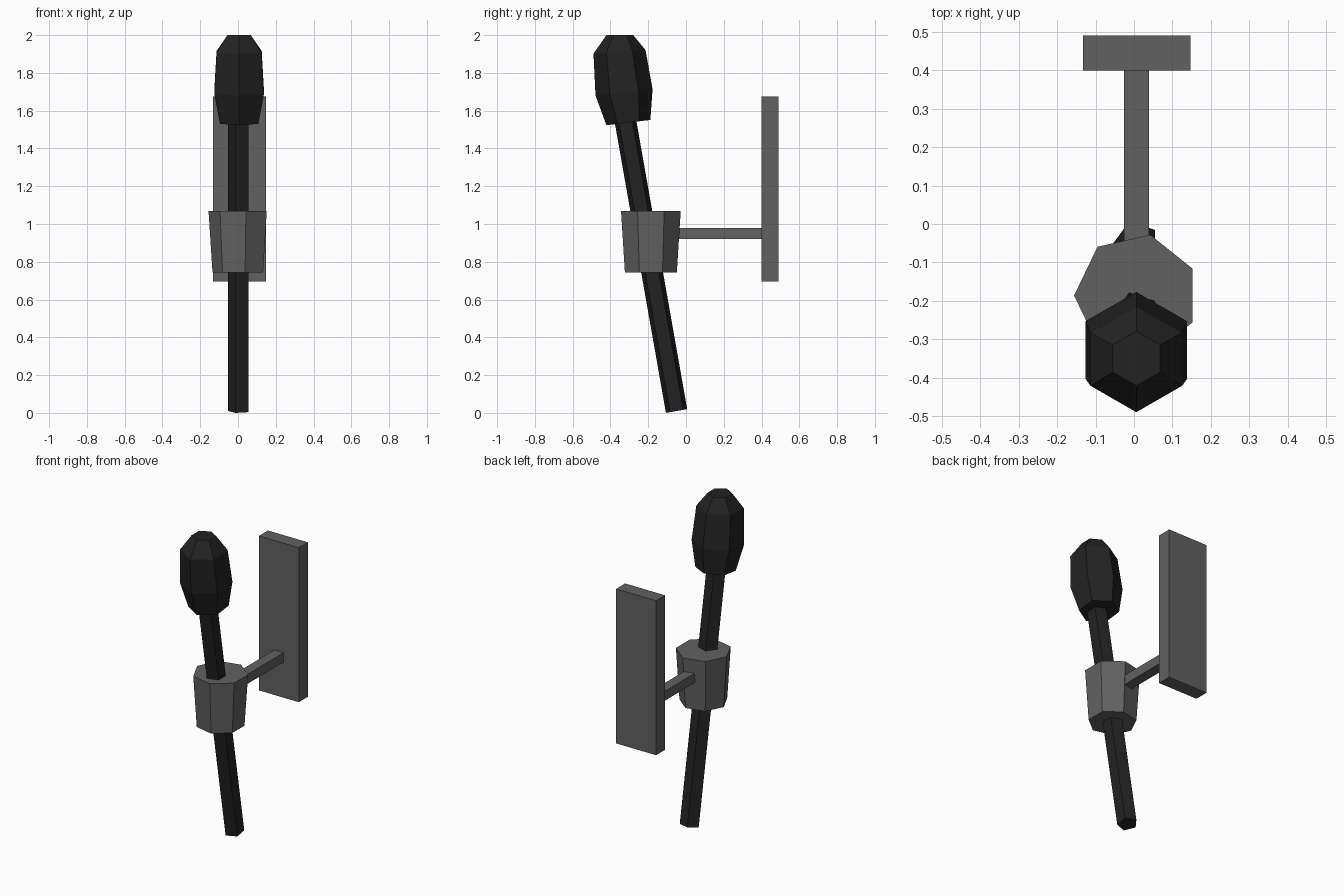
import bpy, bmesh, math
from mathutils import Vector, Matrix

if "Cube" in bpy.data.objects:
    bpy.data.objects.remove(bpy.data.objects["Cube"])


def material(name, value):
    m = bpy.data.materials.new(name)
    m.diffuse_color = (value, value, value, 1)
    m.use_nodes = True
    m.node_tree.nodes["Principled BSDF"].inputs["Base Color"].default_value = m.diffuse_color
    return m


IRON = material("grey iron", 0.12)
CHAR = material("charred black", 0.016)
CX = 0.006  # shared centre line of the torch


def finish(name, bm, mat):
    bmesh.ops.recalc_face_normals(bm, faces=bm.faces)
    mesh = bpy.data.meshes.new(name)
    bm.to_mesh(mesh)
    bm.free()
    mesh.materials.append(mat)
    obj = bpy.data.objects.new(name, mesh)
    bpy.context.collection.objects.link(obj)
    return obj


def box(name, low, high, mat):
    low, high = Vector(low), Vector(high)
    bm = bmesh.new()
    bmesh.ops.create_cube(bm, size=1)
    bmesh.ops.scale(bm, vec=high - low, verts=bm.verts)
    bmesh.ops.translate(bm, vec=(low + high) / 2, verts=bm.verts)
    return finish(name, bm, mat)


def loft(name, sides, start, rings, mat):
    """Join polygon rings given as (y, z, radius, tilt in degrees)."""
    bm = bmesh.new()
    loops = []
    for y, z, r, tilt in rings:
        rot = Matrix.Rotation(math.radians(tilt), 3, 'X')
        loop = []
        for i in range(sides):
            a = math.radians(start) + math.tau * i / sides
            p = rot @ Vector((r * math.cos(a), r * math.sin(a), 0))
            loop.append(bm.verts.new(p + Vector((CX, y, z))))
        loops.append(loop)
    for a, b in zip(loops, loops[1:]):
        for i in range(sides):
            j = (i + 1) % sides
            bm.faces.new((a[i], a[j], b[j], b[i]))
    bm.faces.new(loops[0][::-1])
    bm.faces.new(loops[-1])
    return finish(name, bm, mat)


# Wall mount
box("wall_plate", (-0.133, 0.40, 0.695), (0.147, 0.49, 1.675), IRON)
box("support_arm", (-0.026, -0.10, 0.92), (0.039, 0.41, 0.98), IRON)

# Seven-sided tapered cup
loft("holder_cup", 7, 180, [(-0.186, 0.743, 0.141, 0),
                            (-0.186, 1.068, 0.162, 0)], IRON)

# Five-sided handle leaning forward
lean = math.tan(math.radians(10))
loft("handle", 5, 180, [(-0.05, 0.01, 0.06, 10),
                        (-0.05 - 1.55 * lean, 1.56, 0.06, 10)], CHAR)

# Six-sided torch head
loft("torch_head", 6, 90, [(-0.305, 1.537, 0.117, 6.8),
                           (-0.328, 1.697, 0.152, 6.3),
                           (-0.352, 1.911, 0.138, 4),
                           (-0.35, 2.0, 0.071, 0)], CHAR)
